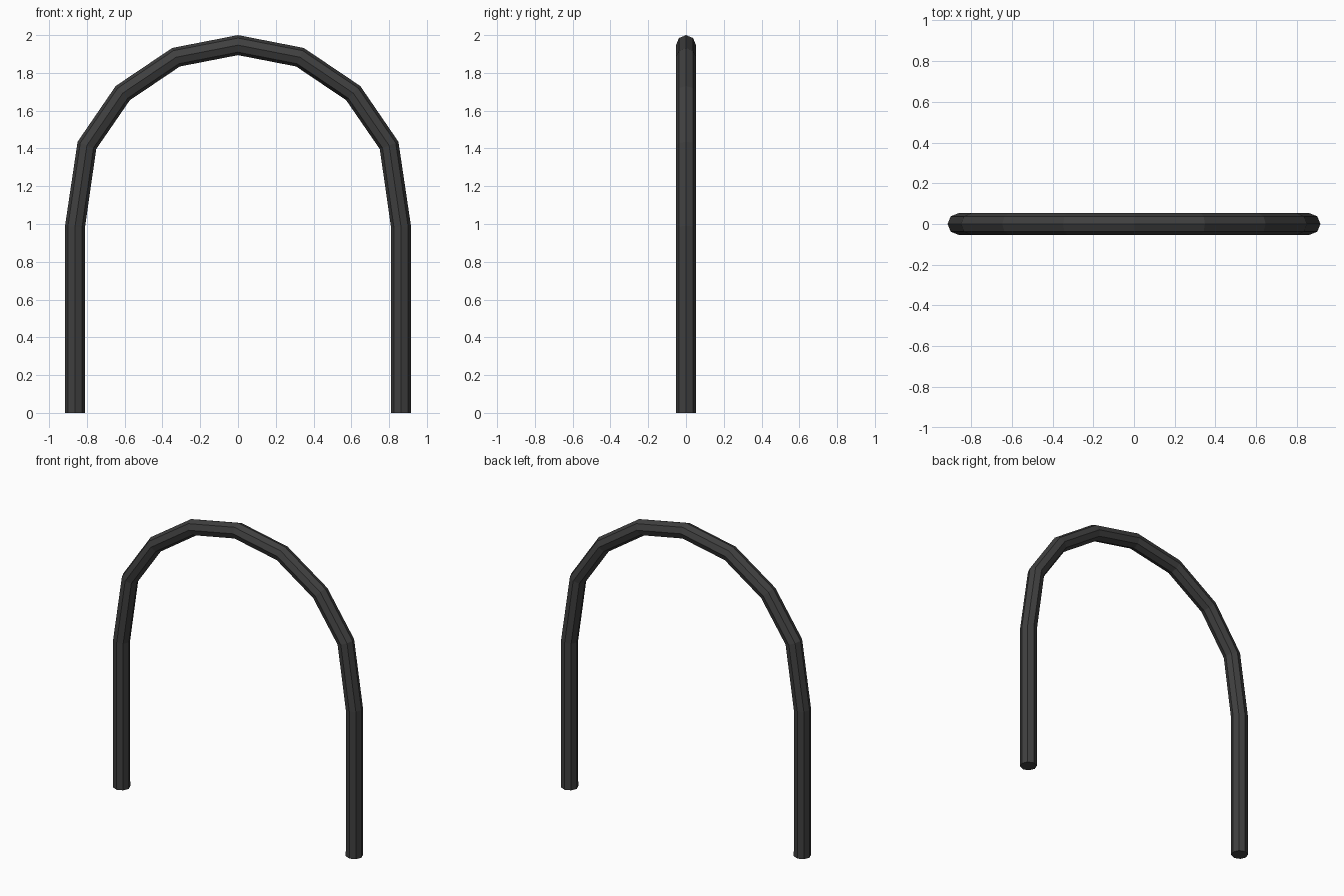
import bpy

if "Cube" in bpy.data.objects:
    bpy.data.objects.remove(bpy.data.objects["Cube"])

RADIUS = 0.053

# Centre line of the right half, from the foot to the crown
half = [(0.863, 0), (0.863, 0.985), (0.80, 1.416), (0.61, 1.693), (0.328, 1.883)]
path = [(-x, z) for x, z in half] + [(0, 1.947)] + half[::-1]

# Eight-sided bent tube swept along the path
curve = bpy.data.curves.new("arch_tube", 'CURVE')
curve.dimensions = '3D'
curve.bevel_depth = RADIUS
curve.bevel_resolution = 2
curve.use_fill_caps = True
spline = curve.splines.new('POLY')
spline.points.add(len(path) - 1)
for point, (x, z) in zip(spline.points, path):
    point.co = (x, 0, z, 1)
spline.use_smooth = False

arch = bpy.data.objects.new("arch_tube", curve)
bpy.context.collection.objects.link(arch)

# Dark grey finish
dark = bpy.data.materials.new("dark_grey")
dark.diffuse_color = (0.05, 0.05, 0.05, 1)
dark.use_nodes = True
dark.node_tree.nodes["Principled BSDF"].inputs["Base Color"].default_value = dark.diffuse_color
curve.materials.append(dark)

# Turn the curve into a flat-faced mesh
bpy.context.view_layer.objects.active = arch
arch.select_set(True)
bpy.ops.object.convert(target='MESH')
bpy.ops.object.shade_flat()
